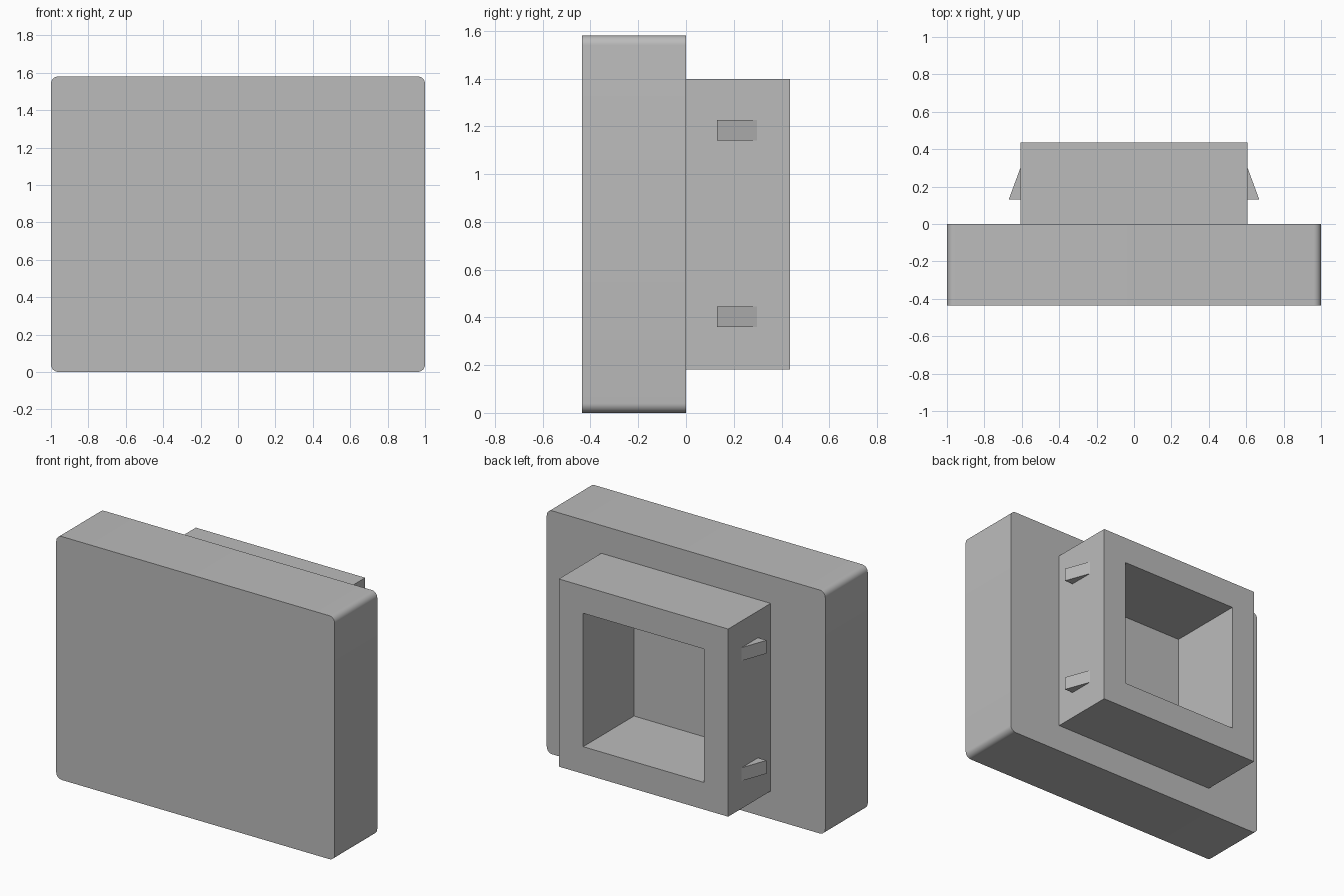
import bpy
import bmesh
import math

old = bpy.data.objects.get("Cube")
if old:
    bpy.data.objects.remove(old, do_unlink=True)

grey = bpy.data.materials.new("plain_grey")
grey.use_nodes = True
GREY = (0.5, 0.5, 0.5, 1)
grey.diffuse_color = GREY
grey.node_tree.nodes["Principled BSDF"].inputs["Base Color"].default_value = GREY

HEIGHT, DEPTH, MID_Z = 1.58, 0.436, 0.79


def prism(name, points, offset):
    """Extrude a closed outline of 3D points along an offset."""
    bm = bmesh.new()
    face = bm.faces.new([bm.verts.new(p) for p in points])
    out = bmesh.ops.extrude_face_region(bm, geom=[face])
    moved = [v for v in out["geom"] if isinstance(v, bmesh.types.BMVert)]
    bmesh.ops.translate(bm, verts=moved, vec=offset)
    bmesh.ops.recalc_face_normals(bm, faces=bm.faces)
    mesh = bpy.data.meshes.new(name)
    bm.to_mesh(mesh)
    bm.free()
    mesh.materials.append(grey)
    obj = bpy.data.objects.new(name, mesh)
    bpy.context.collection.objects.link(obj)
    return obj


def block(name, half_x, half_z, y0, y1):
    corners = [(-half_x, y0, MID_Z - half_z), (half_x, y0, MID_Z - half_z),
               (half_x, y0, MID_Z + half_z), (-half_x, y0, MID_Z + half_z)]
    return prism(name, corners, (0, y1 - y0, 0))


def rounded_outline(half_x, half_z, radius, steps, y):
    points = []
    for quarter, (sx, sz) in enumerate([(1, 1), (-1, 1), (-1, -1), (1, -1)]):
        for i in range(steps + 1):
            a = (quarter + i / steps) * math.pi / 2
            points.append((sx * (half_x - radius) + radius * math.cos(a), y,
                           MID_Z + sz * (half_z - radius) + radius * math.sin(a)))
    return points


# Front plate with rounded corners, and the square collar behind it
plate = prism("front_plate", rounded_outline(1, HEIGHT / 2, 0.04, 8, -DEPTH), (0, DEPTH, 0))
collar = block("rear_collar", 0.608, 0.609, 0, DEPTH)

# Square recess through the collar and a little way into the plate
cutter = block("recess_cutter", 0.433, 0.433, -0.085, DEPTH + 0.1)
cutter.hide_render = True
for obj in (plate, collar):
    cut = obj.modifiers.new("recess", 'BOOLEAN')
    cut.operation = 'DIFFERENCE'
    cut.solver = 'EXACT'
    cut.object = cutter
    bpy.context.view_layer.objects.active = obj
    bpy.ops.object.modifier_apply(modifier=cut.name)
bpy.data.objects.remove(cutter, do_unlink=True)

# Wedge-shaped snap clips, two on each side
for side, side_name in ((1, "left"), (-1, "right")):
    for z, level in ((0.36, "lower"), (1.14, "upper")):
        wedge = [(side * 0.6, 0.13, z), (side * 0.67, 0.13, z), (side * 0.6, 0.32, z)]
        prism(f"{side_name}_{level}_clip", wedge, (0, 0, 0.086))

# Smooth only the rounded corners
bpy.ops.object.select_all(action='DESELECT')
plate.select_set(True)
bpy.context.view_layer.objects.active = plate
bpy.ops.object.shade_smooth_by_angle(angle=math.radians(30))
